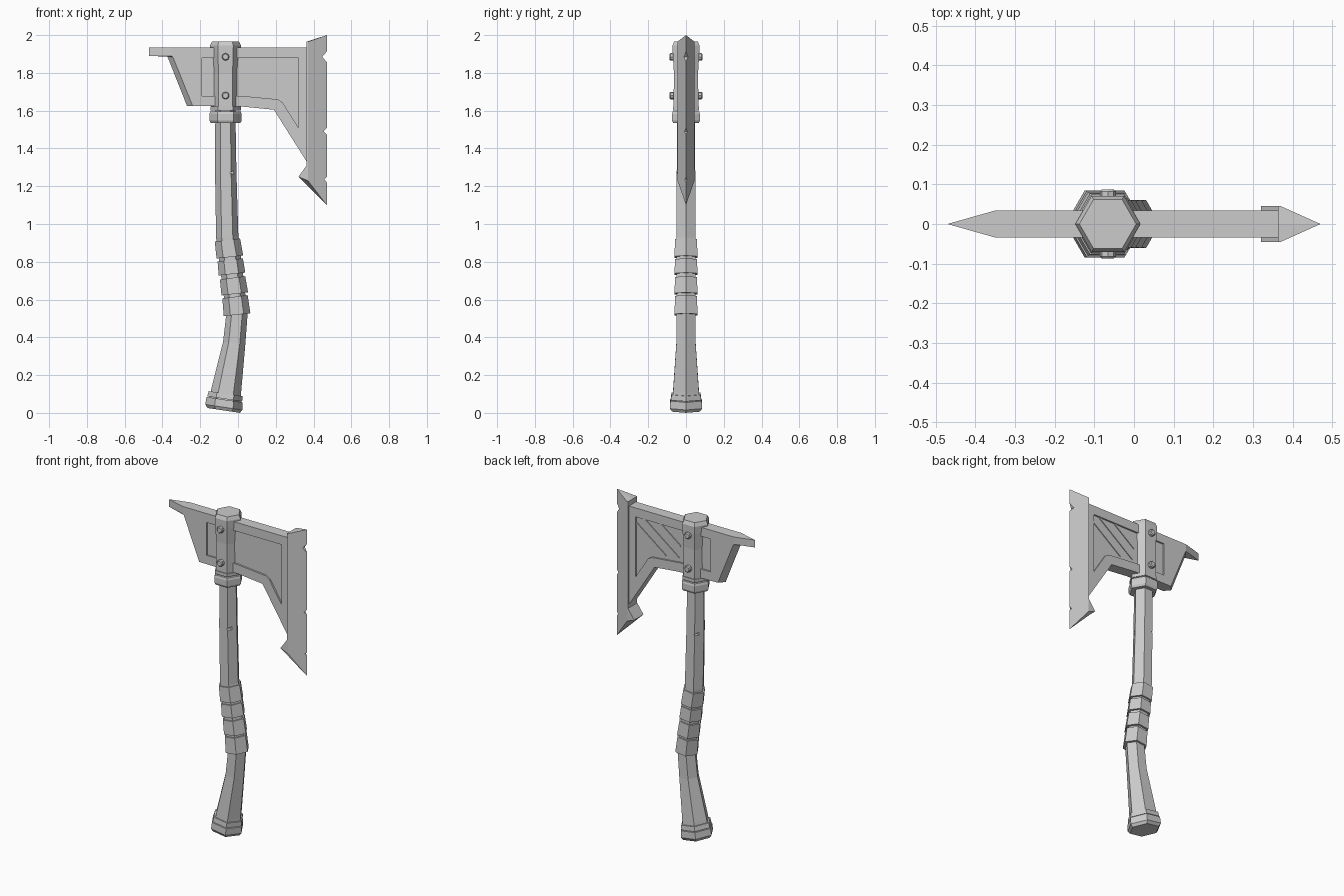
import bpy, bmesh, math
from mathutils import Vector

cube = bpy.data.objects.get("Cube")
if cube:
    bpy.data.objects.remove(cube, do_unlink=True)

GREY = (0.6, 0.6, 0.6, 1.0)
grey = bpy.data.materials.new("plain grey")
grey.use_nodes = True
grey.diffuse_color = GREY
for node in grey.node_tree.nodes:
    if node.type == 'BSDF_PRINCIPLED':
        node.inputs["Base Color"].default_value = GREY


def loft(name, rings):
    """Bridge equal rings of points and cap both ends."""
    bm = bmesh.new()
    loops = [[bm.verts.new(p) for p in ring] for ring in rings]
    n = len(loops[0])
    for a, b in zip(loops, loops[1:]):
        for i in range(n):
            j = (i + 1) % n
            bm.faces.new((a[i], a[j], b[j], b[i]))
    bm.faces.new(loops[0])
    bm.faces.new(loops[-1])
    bmesh.ops.recalc_face_normals(bm, faces=bm.faces)
    mesh = bpy.data.meshes.new(name)
    bm.to_mesh(mesh)
    bm.free()
    mesh.materials.append(grey)
    ob = bpy.data.objects.new(name, mesh)
    bpy.context.collection.objects.link(ob)
    return ob


def hex_tube(name, stations):
    """Six-sided tube from stations of (x, z, flat half-width, tilt)."""
    rings = []
    for cx, cz, half, tilt in stations:
        ring = []
        for i in range(6):
            a = i * math.pi / 3
            r = half / math.cos(math.pi / 6)
            dx = r * math.cos(a)
            ring.append((cx + dx, r * math.sin(a), cz - tilt * dx))
        rings.append(ring)
    return loft(name, rings)


def prism(name, outline, y0, y1):
    return loft(name, [[(x, y, z) for x, z in outline] for y in (y0, y1)])


def edged_plate(name, flat, middle, half):
    """Plate whose middle outline reaches past its flat sides to sharp edges."""
    return loft(name, [[(x, y, z) for x, z in pts]
                       for pts, y in ((flat, -half), (middle, 0), (flat, half))])


def cut(ob, cutters):
    for c in cutters:
        c.hide_render = True
        mod = ob.modifiers.new("cut", 'BOOLEAN')
        mod.operation = 'DIFFERENCE'
        mod.solver = 'EXACT'
        mod.object = c
    deps = bpy.context.evaluated_depsgraph_get()
    deps.update()
    mesh = bpy.data.meshes.new_from_object(ob.evaluated_get(deps))
    ob.modifiers.clear()
    ob.data = mesh
    for c in cutters:
        bpy.data.objects.remove(c, do_unlink=True)


# Curved wooden handle with two chipped corners
handle = hex_tube("handle", [
    (-0.07, 0.06, 0.072, 0.15), (-0.062, 0.12, 0.068, 0.15),
    (-0.02, 0.37, 0.051, 0.1), (-0.006, 0.52, 0.049, 0),
    (-0.03, 0.72, 0.05, -0.13), (-0.057, 0.93, 0.051, -0.06),
    (-0.065, 1.28, 0.049, 0), (-0.067, 1.6, 0.046, 0)])
cut(handle, [
    prism("chip_front", [(-0.046, 1.27), (0, 1.295), (0, 1.255)], -0.07, -0.025),
    prism("chip_back", [(-0.084, 1.27), (-0.13, 1.295), (-0.13, 1.255)], 0.025, 0.07)])

# Grip wraps, each flaring a little downwards
for i, (x0, z0, x1, z1) in enumerate([
        (-0.056, 0.915, -0.043, 0.825), (-0.041, 0.81, -0.032, 0.735),
        (-0.029, 0.715, -0.017, 0.63), (-0.016, 0.615, -0.005, 0.52)]):
    hex_tube(f"grip_wrap_{i + 1}", [(x0, z0, 0.058, -0.13), (x1, z1, 0.061, -0.11)])

# Pommel band and cap
hex_tube("pommel_band", [(-0.066, 0.102, 0.077, 0.15), (-0.07, 0.074, 0.08, 0.15)])
hex_tube("pommel_cap", [(-0.071, 0.07, 0.083, 0.15), (-0.075, 0.03, 0.085, 0.15),
                        (-0.076, 0.013, 0.074, 0.15)])

# Socket and collar
SX = -0.066
hex_tube("socket", [(SX, 1.6, 0.066, 0), (SX, 1.8, 0.064, 0), (SX, 1.9, 0.07, 0),
                    (SX, 1.945, 0.071, 0), (SX, 1.967, 0.062, 0)])
hex_tube("collar_upper", [(SX, 1.622, 0.07, 0), (SX, 1.602, 0.07, 0)])
hex_tube("collar_lower", [(SX, 1.595, 0.07, 0), (SX, 1.582, 0.074, 0),
                          (SX, 1.548, 0.074, 0), (SX, 1.535, 0.068, 0)])

# Bolts on both socket faces
for side, s in (("front", -1), ("back", 1)):
    for level, z in (("upper", 1.885), ("lower", 1.68)):
        rings = []
        for y, r in ((0.055, 0.02), (0.082, 0.02), (0.087, 0.015)):
            rings.append([(SX + r * math.cos(i * math.pi / 4), s * y,
                           z + r * math.sin(i * math.pi / 4)) for i in range(8)])
        loft(f"bolt_{side}_{level}", rings)

# Head plate with rear spike and a recessed panel on each side
shared = [(0.37, 1.935), (0.37, 1.32), (0.19, 1.605), (0.02, 1.622)]
head = edged_plate(
    "head_plate",
    shared + [(-0.24, 1.625), (-0.345, 1.885), (-0.35, 1.89), (-0.35, 1.935)],
    shared + [(-0.27, 1.625), (-0.375, 1.89), (-0.47, 1.89), (-0.47, 1.935)], 0.034)
panel = [(-0.19, 1.88), (0.32, 1.88), (0.32, 1.51), (0.235, 1.645),
         (0.21, 1.66), (0.02, 1.678), (-0.19, 1.678)]
cut(head, [prism("panel_cutter", panel, s * 0.024, s * 0.06) for s in (-1, 1)])

# Diagonal ribs in the back panel
for i, (xa, za, xb, zb) in enumerate([(0.16, 1.88, 0.02, 1.775), (0.27, 1.88, 0.03, 1.7),
                                      (0.32, 1.84, 0.12, 1.69)]):
    d = Vector((xb - xa, zb - za)).normalized() * 0.006
    prism(f"panel_rib_{i + 1}", [(xa - d.y, za + d.x), (xb - d.y, zb + d.x),
                                 (xb + d.y, zb - d.x), (xa + d.y, za - d.x)], 0.02, 0.029)

# Cutting blade with a lower barb and nicks along its edge
back = [(0.363, 1.965), (0.363, 1.31), (0.32, 1.25)]
blade = edged_plate("blade", back + [(0.37, 1.23), (0.37, 1.965)],
                    back + [(0.47, 1.1), (0.47, 2.0)], 0.045)
cut(blade, [prism("nick_cutter", [(0.48, z + h), (0.48, z - h), (x, z)], -0.06, 0.06)
            for x, z, h in ((0.446, 1.885, 0.04), (0.453, 1.49, 0.028),
                            (0.457, 1.235, 0.025))])
